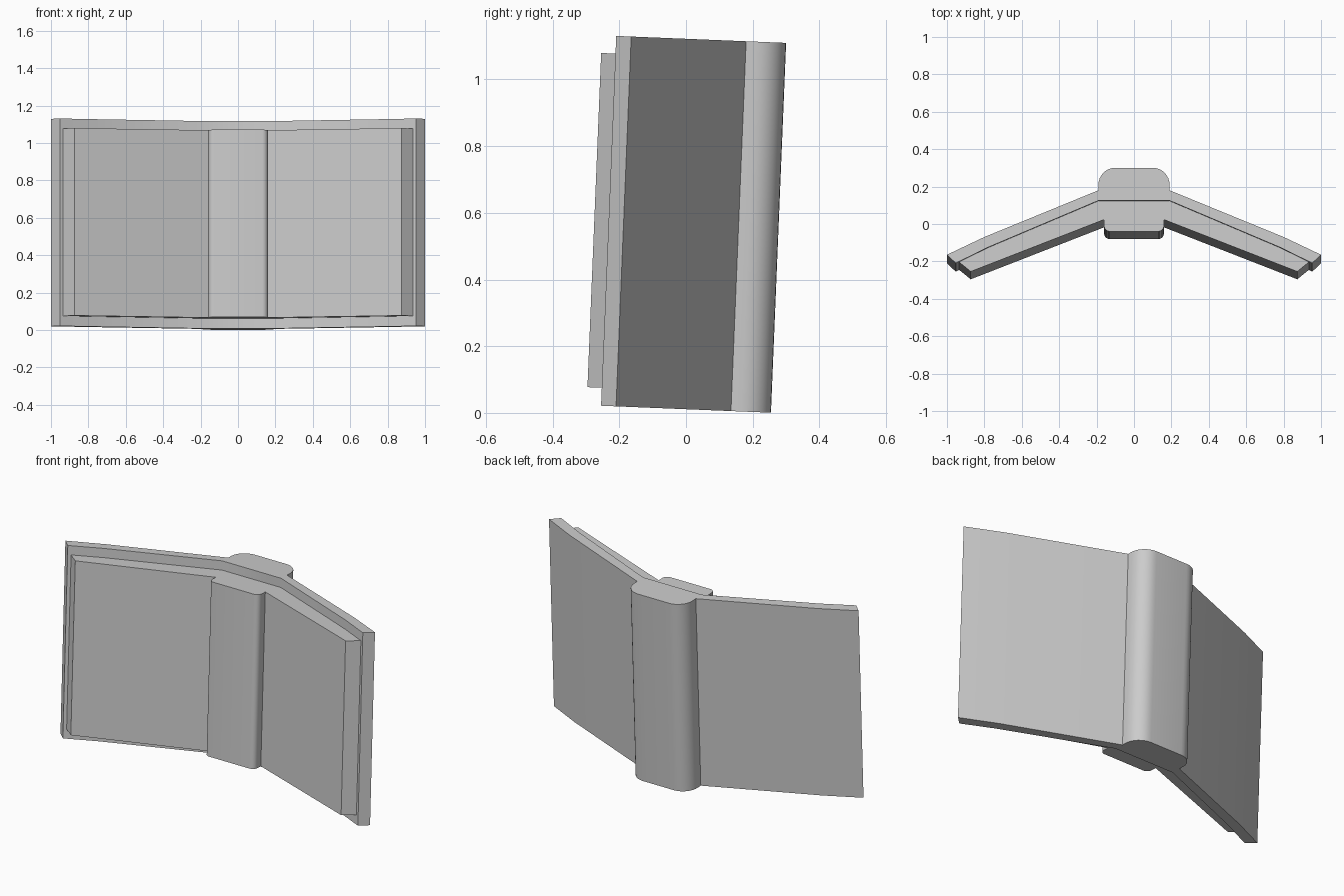
import bpy, bmesh
from math import sin, cos, pi, radians

if "Cube" in bpy.data.objects:
    bpy.data.objects.remove(bpy.data.objects["Cube"])

TILT = -0.041  # whole book leans back slightly


def corner(cx, cy, rx, ry, a0, a1, n=8):
    """Points on a rounded corner."""
    return [(cx + rx * cos(a0 + (a1 - a0) * i / n),
             cy + ry * sin(a0 + (a1 - a0) * i / n)) for i in range(n + 1)]


def extrude_profile(name, half, z0, z1):
    """Mirror a half outline across x = 0 and extrude it upward."""
    outline = half + [(-x, y) for x, y in reversed(half)]
    bm = bmesh.new()
    face = bm.faces.new([bm.verts.new((x, y, z0)) for x, y in outline])
    ext = bmesh.ops.extrude_face_region(bm, geom=[face])
    top = [v for v in ext["geom"] if isinstance(v, bmesh.types.BMVert)]
    bmesh.ops.translate(bm, verts=top, vec=(0, 0, z1 - z0))
    bmesh.ops.recalc_face_normals(bm, faces=bm.faces)
    mesh = bpy.data.meshes.new(name)
    bm.to_mesh(mesh)
    bm.free()
    ob = bpy.data.objects.new(name, mesh)
    bpy.context.collection.objects.link(ob)
    ob.rotation_euler.x = TILT
    ob.location.z = 0.011
    bpy.ops.object.select_all(action='DESELECT')
    ob.select_set(True)
    bpy.context.view_layer.objects.active = ob
    bpy.ops.object.shade_smooth_by_angle(angle=radians(30))
    return ob


# Cover with rounded spine
cover = corner(0.10, 0.165, 0.09, 0.09, pi / 2, 0)
cover += [(0.19, 0.135), (0.80, -0.115), (1.0, -0.21),
          (0.953, -0.255), (0.78, -0.17), (0.19, 0.08)]
extrude_profile("cover", cover, 0.0, 1.11)

# Page block with raised centre gutter
pages = [(0.19, 0.083), (0.78, -0.167), (0.937, -0.246),
         (0.873, -0.298), (0.16, -0.02)]
pages += corner(0.13, -0.053, 0.03, 0.03, 0, -pi / 2, 5)
extrude_profile("pages", pages, 0.054, 1.057)
